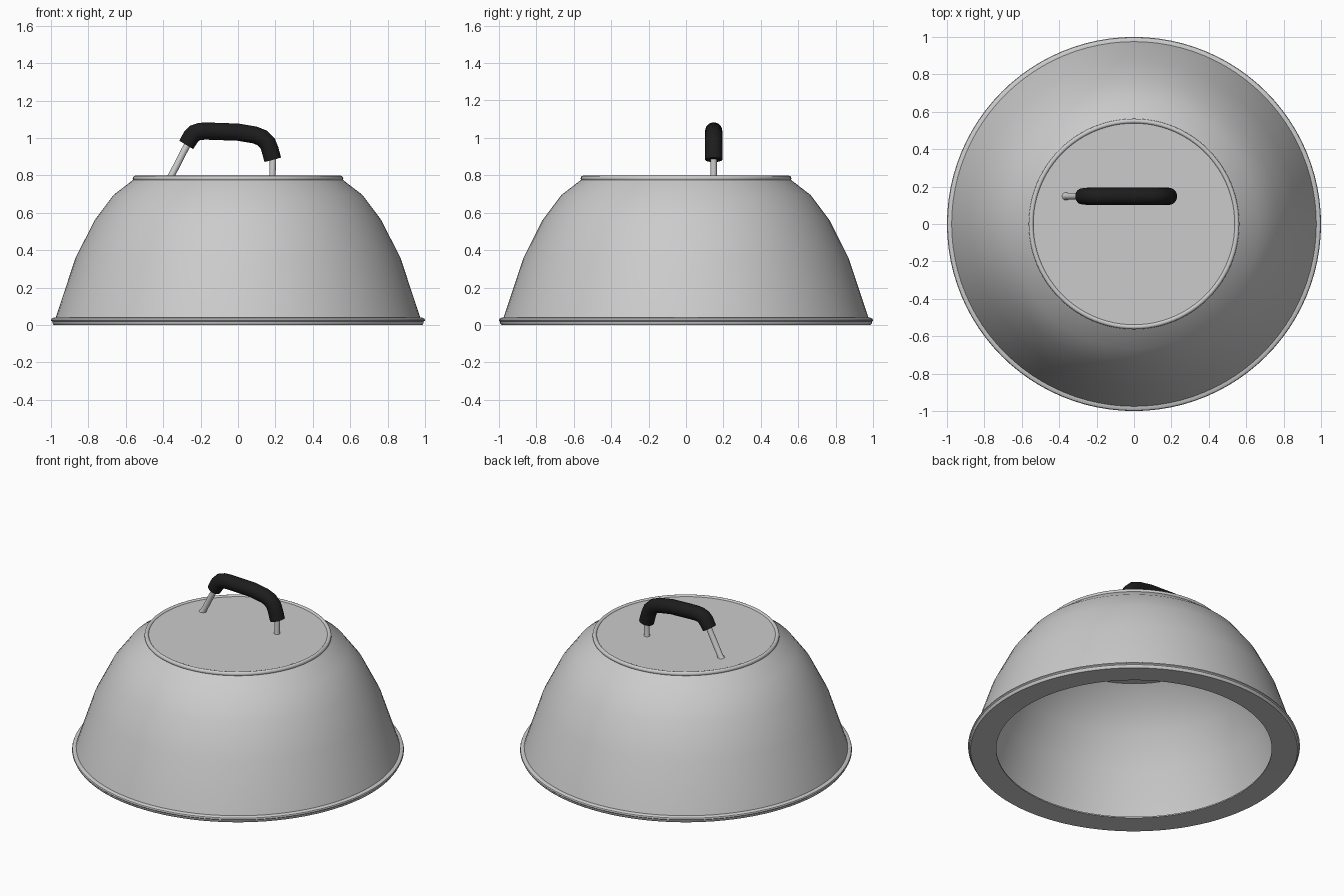
import bpy, bmesh, math
from mathutils import Vector

if "Cube" in bpy.data.objects:
    bpy.data.objects.remove(bpy.data.objects["Cube"])


def finish(name, bm, angle=50):
    bmesh.ops.recalc_face_normals(bm, faces=bm.faces)
    me = bpy.data.meshes.new(name)
    bm.to_mesh(me)
    bm.free()
    ob = bpy.data.objects.new(name, me)
    bpy.context.collection.objects.link(ob)
    bpy.ops.object.select_all(action='DESELECT')
    ob.select_set(True)
    bpy.context.view_layer.objects.active = ob
    bpy.ops.object.shade_smooth_by_angle(angle=math.radians(angle))
    return ob


def lathe(name, profile, closed=True, steps=96, angle=50):
    """Spin an (r, z) profile about the z axis."""
    bm = bmesh.new()
    vs = [bm.verts.new((r, 0, z)) for r, z in profile]
    pairs = list(zip(vs, vs[1:])) + ([(vs[-1], vs[0])] if closed else [])
    es = [bm.edges.new(p) for p in pairs]
    bmesh.ops.spin(bm, geom=vs + es, cent=(0, 0, 0), axis=(0, 0, 1),
                   angle=math.tau, steps=steps, use_duplicate=False)
    bmesh.ops.remove_doubles(bm, verts=bm.verts, dist=1e-4)
    return finish(name, bm, angle)


def tube(name, path, radii, y, sides=24):
    """Capped tube along a path in the xz plane."""
    bm = bmesh.new()
    pts = [Vector((x, y, z)) for x, z in path]
    rings = []
    for i, p in enumerate(pts):
        t = (pts[min(i + 1, len(pts) - 1)] - pts[max(i - 1, 0)]).normalized()
        side = Vector((0, 1, 0))
        up = t.cross(side)
        rings.append([bm.verts.new(p + radii[i] * (side * math.cos(a) + up * math.sin(a)))
                      for a in (math.tau * k / sides for k in range(sides))])
    for a, b in zip(rings, rings[1:]):
        for k in range(sides):
            n = (k + 1) % sides
            bm.faces.new((a[k], a[n], b[n], b[k]))
    bm.faces.new(rings[0])
    bm.faces.new(rings[-1])
    return finish(name, bm)


# Thin dome wall, outside then inside
wall = [(0.978, 0.03), (0.87, 0.355), (0.767, 0.56), (0.666, 0.695), (0.555, 0.78)]
lathe("dome_shell", wall + [(r - 0.012, z - 0.008) for r, z in reversed(wall)])

# Bottom rim with a flat lip turned inward
lathe("bottom_rim", [(0.83, 0.004), (0.83, 0.012), (0.96, 0.016), (0.965, 0.038),
                     (0.985, 0.04), (0.997, 0.033), (1.0, 0.024), (0.993, 0.018),
                     (0.993, 0.01), (0.985, 0.0)], angle=40)

# Top plate and its rolled bead
lathe("top_plate", [(0, 0.79), (0.55, 0.79), (0.55, 0.772), (0, 0.772)], closed=False)
lathe("top_bead", [(0.55 + 0.013 * math.cos(a), 0.784 + 0.014 * math.sin(a))
                   for a in (math.tau * k / 12 for k in range(12))])

# Handle posts
HY = 0.148
tube("left_post", [(-0.365, 0.782), (-0.355, 0.8), (-0.26, 0.985)], [0.022, 0.018, 0.018], HY)
tube("right_post", [(0.183, 0.782), (0.184, 0.8), (0.188, 0.93)], [0.02, 0.017, 0.017], HY)

# Bent black grip
path = [(-0.277, 0.963), (-0.25, 1.008), (-0.232, 1.026), (-0.205, 1.035), (-0.17, 1.037),
        (0.0, 1.031), (0.09, 1.016), (0.13, 1.0), (0.158, 0.972), (0.172, 0.935), (0.186, 0.883)]
grip = tube("handle_grip", path, [0.043] + [0.046] * (len(path) - 2) + [0.046], HY)
black = bpy.data.materials.new("black_grip")
black.diffuse_color = (0.012, 0.012, 0.012, 1)
black.use_nodes = True
black.node_tree.nodes["Principled BSDF"].inputs["Base Color"].default_value = black.diffuse_color
grip.data.materials.append(black)
